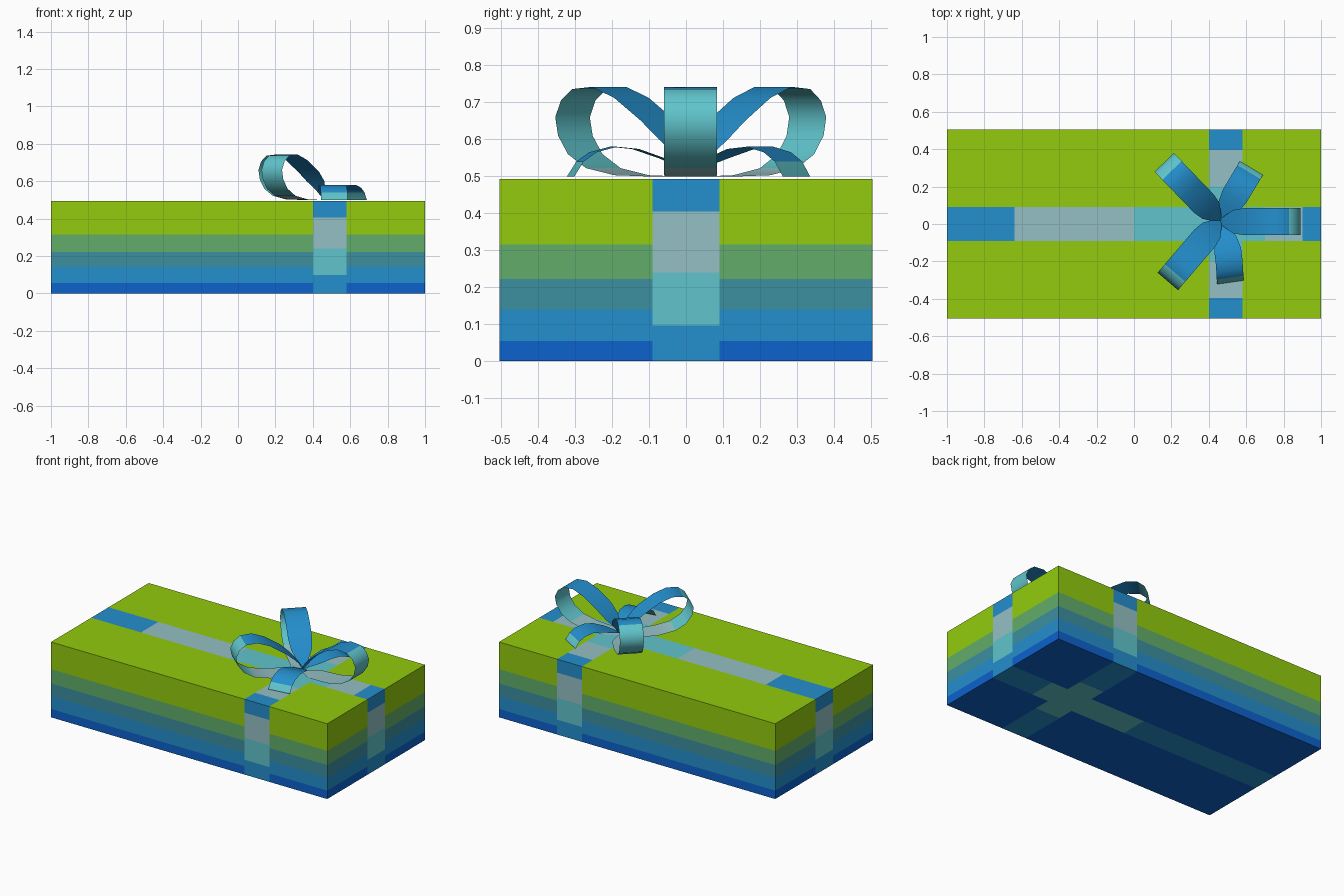
import bpy, bmesh, math
from mathutils import Vector

if "Cube" in bpy.data.objects:
    bpy.data.objects.remove(bpy.data.objects["Cube"])


def lin(c):
    c /= 255
    return c / 12.92 if c <= 0.04045 else ((c + 0.055) / 1.055) ** 2.4


COLOURS = {
    "lime_green": (146, 203, 13),
    "sea_green": (98, 174, 106),
    "teal": (60, 144, 160),
    "mid_blue": (36, 143, 205),
    "deep_blue": (12, 98, 205),
    "pale_grey_teal": (148, 192, 196),
    "cyan": (96, 197, 204),
}
NAMES = list(COLOURS)
MATS = []
for name, rgb in COLOURS.items():
    m = bpy.data.materials.new(name)
    m.diffuse_color = (*[lin(c) for c in rgb], 1)
    m.use_nodes = True
    m.node_tree.nodes["Principled BSDF"].inputs["Base Color"].default_value = m.diffuse_color
    MATS.append(m)
GREEN, SEA, TEAL, BLUE, DEEP, GREY, CYAN = range(7)


def finish(name, bm, smooth=False):
    me = bpy.data.meshes.new(name)
    for m in MATS:
        me.materials.append(m)
    for f in bm.faces:
        f.smooth = smooth
    bm.to_mesh(me)
    bm.free()
    ob = bpy.data.objects.new(name, me)
    bpy.context.collection.objects.link(ob)
    return ob


# Gift box: gridded sides, coloured bands and painted ribbon cross
CUTS = [
    [-1, -0.64, 0, 0.4, 0.58, 0.7, 0.9, 1],
    [-0.505, -0.395, -0.2, -0.09, 0.09, 0.2, 0.395, 0.505],
    [0, 0.055, 0.097, 0.14, 0.222, 0.24, 0.315, 0.405, 0.493],
]


def box_colour(c, axis, positive):
    on_x = abs(c.y) < 0.09          # strip running along x
    on_y = 0.4 < c.x < 0.58         # strip running along y
    if axis == 2:
        if not (on_x or on_y):
            return GREEN if positive else DEEP
        if on_x:
            if c.x < -0.64 or c.x > 0.9:
                return BLUE
            outer = c.x < 0 or c.x > 0.7
        else:
            if abs(c.y) > 0.395:
                return BLUE
            outer = abs(c.y) > 0.2
        if not outer:
            return CYAN
        return GREY if positive else BLUE
    if (axis == 0 and on_x) or (axis == 1 and on_y):
        return BLUE if c.z > 0.405 or c.z < 0.097 else GREY if c.z > 0.24 else CYAN
    for top, col in ((0.055, DEEP), (0.14, BLUE), (0.222, TEAL), (0.315, SEA)):
        if c.z < top:
            return col
    return GREEN


bm = bmesh.new()
for axis in range(3):
    u, v = (axis + 1) % 3, (axis + 2) % 3
    for positive in (False, True):
        for u0, u1 in zip(CUTS[u], CUTS[u][1:]):
            for v0, v1 in zip(CUTS[v], CUTS[v][1:]):
                quad = []
                for a, b in ((u0, v0), (u1, v0), (u1, v1), (u0, v1)):
                    p = Vector()
                    p[axis] = CUTS[axis][-1 if positive else 0]
                    p[u], p[v] = a, b
                    quad.append(bm.verts.new(p))
                f = bm.faces.new(quad if positive else quad[::-1])
                f.material_index = box_colour(f.calc_center_median(), axis, positive)
bmesh.ops.remove_doubles(bm, verts=bm.verts, dist=1e-5)
finish("gift_box", bm)


# Bow: flat ribbon sheets swept along a side profile (reach, height, half width)
def ribbon(name, base, angle, profile, colours, bend=0.0):
    d = Vector((math.cos(angle), math.sin(angle), 0))
    s = Vector((-d.y, d.x, 0))
    bm = bmesh.new()
    rows = []
    for r, z, w in profile:
        p = Vector((*base, z)) + d * r + s * bend * math.sin(math.pi * min(r / 0.32, 1))
        rows.append((bm.verts.new(p - s * w), bm.verts.new(p + s * w)))
    for i, (a, b) in enumerate(zip(rows, rows[1:])):
        f = bm.faces.new((a[0], b[0], b[1], a[1]))
        f.material_index = colours(i)
    finish(name, bm, True)


W = 0.072
LOOP = [(0, 0.51, 0.012), (0.03, 0.555, 0.035), (0.07, 0.6, 0.062), (0.125, 0.65, W),
        (0.22, 0.712, W), (0.3, 0.742, W), (0.37, 0.736, W), (0.41, 0.705, W),
        (0.43, 0.66, W), (0.42, 0.61, W), (0.385, 0.56, W), (0.32, 0.522, W),
        (0.22, 0.503, W), (0.08, 0.499, 0.065), (0, 0.499, 0.012)]
TAIL = [(0, 0.515, 0.012), (0.08, 0.55, 0.058), (0.15, 0.574, W), (0.21, 0.58, W),
        (0.265, 0.565, W), (0.3, 0.54, W), (0.325, 0.5, W)]


def loop_colour(i):
    return BLUE if i < 6 else CYAN if i < 11 else GREY


def tail_colour(i):
    return BLUE if i < 5 else CYAN


for name, base, deg in (("bow_loop_back", (0.46, 0.02), 134),
                        ("bow_loop_front", (0.46, 0.02), 229.5),
                        ("bow_loop_right", (0.46, 0.0125), 0)):
    ribbon(name, base, math.radians(deg), LOOP, loop_colour)
ribbon("bow_tail_front", (0.47, 0.01), math.radians(-82), TAIL, tail_colour, 0.01)
ribbon("bow_tail_back", (0.46, 0.02), math.radians(59), TAIL, tail_colour)
